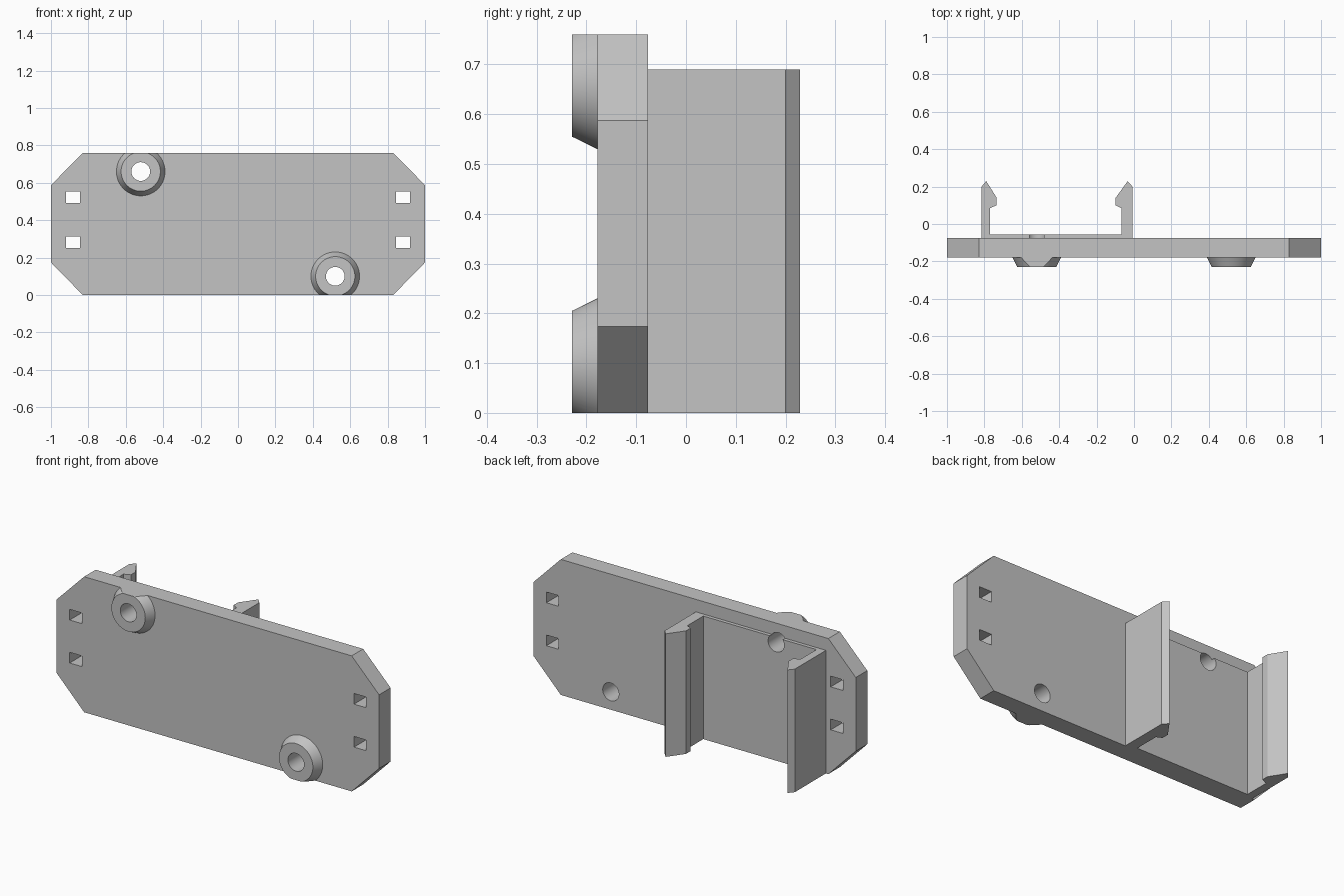
import bpy, bmesh, math
from mathutils import Matrix, Vector

cube = bpy.data.objects.get("Cube")
if cube:
    bpy.data.objects.remove(cube, do_unlink=True)

GREY = (0.55, 0.55, 0.55, 1)
grey = bpy.data.materials.new("plain grey")
grey.use_nodes = True
grey.diffuse_color = GREY
grey.node_tree.nodes["Principled BSDF"].inputs["Base Color"].default_value = GREY

FRONT, BACK, HEIGHT = -0.178, -0.076, 0.76
RAIL_TOP = 0.69
BOSSES = {"upper_boss": (-0.52, 0.66), "lower_boss": (0.52, 0.10)}


def finish(name, bm):
    bmesh.ops.recalc_face_normals(bm, faces=bm.faces)
    mesh = bpy.data.meshes.new(name)
    bm.to_mesh(mesh)
    bm.free()
    mesh.materials.append(grey)
    obj = bpy.data.objects.new(name, mesh)
    bpy.context.collection.objects.link(obj)
    return obj


def prism(name, points, offset):
    """Extrude a closed outline along the offset vector."""
    bm = bmesh.new()
    face = bm.faces.new([bm.verts.new(p) for p in points])
    ext = bmesh.ops.extrude_face_region(bm, geom=[face])
    verts = [v for v in ext["geom"] if isinstance(v, bmesh.types.BMVert)]
    bmesh.ops.translate(bm, verts=verts, vec=offset)
    return finish(name, bm)


def cone_y(bm, x, z, y0, y1, r0, r1, sides):
    """Cone or cylinder along y, radius r0 at y0 and r1 at y1 (y1 < y0)."""
    place = Matrix.Translation((x, (y0 + y1) / 2, z)) @ Matrix.Rotation(math.pi / 2, 4, "X")
    bmesh.ops.create_cone(bm, cap_ends=True, segments=sides, radius1=r0,
                          radius2=r1, depth=y0 - y1, matrix=place)


# Mounting plate with chamfered corners
outline = [(-0.83, 0), (0.83, 0), (1, 0.174), (1, 0.587),
           (0.83, HEIGHT), (-0.83, HEIGHT), (-1, 0.587), (-1, 0.174)]
plate = prism("mounting_plate", [(x, FRONT, z) for x, z in outline], (0, BACK - FRONT, 0))

# Clip rail: a shallow channel with a barbed arm on each side
left_arm = [(-0.77, -0.056), (-0.77, 0.085), (-0.734, 0.1), (-0.734, 0.14),
            (-0.79, 0.229), (-0.815, 0.2), (-0.815, BACK)]
right_arm = [(-0.008, BACK), (-0.008, 0.2), (-0.034, 0.229), (-0.098, 0.14),
             (-0.098, 0.1), (-0.068, 0.085), (-0.068, -0.056)]
rail = prism("clip_rail", [(x, y, 0) for x, y in left_arm + right_arm], (0, 0, RAIL_TOP))

# Tapered screw bosses, trimmed flush with the plate edges
parts = [plate, rail]
for name, (x, z) in BOSSES.items():
    bm = bmesh.new()
    cone_y(bm, x, z, FRONT, -0.229, 0.13, 0.105, 64)
    for level, normal in ((0, -1), (HEIGHT, 1)):
        cut = bmesh.ops.bisect_plane(bm, geom=bm.verts[:] + bm.edges[:] + bm.faces[:],
                                     plane_co=Vector((0, 0, level)),
                                     plane_no=Vector((0, 0, normal)), clear_outer=True)
        edges = [e for e in cut["geom_cut"] if isinstance(e, bmesh.types.BMEdge)]
        if edges:
            bmesh.ops.edgenet_fill(bm, edges=edges)
    parts.append(finish(name, bm))

# Cutters: round screw holes and square tie slots
bm = bmesh.new()
for x, z in BOSSES.values():
    cone_y(bm, x, z, 0.0, -0.3, 0.05, 0.05, 48)
for x in (-0.882, 0.882):
    for z in (0.282, 0.523):
        bmesh.ops.create_cube(bm, size=1, matrix=Matrix.Translation((x, -0.127, z))
                              @ Matrix.Diagonal((0.075, 0.2, 0.06, 1)))
cutter = finish("hole_cutter", bm)
cutter.hide_render = True

# Cut the holes, then smooth the round walls
for obj in parts:
    mod = obj.modifiers.new("holes", "BOOLEAN")
    mod.operation = "DIFFERENCE"
    mod.solver = "EXACT"
    mod.object = cutter
    bpy.ops.object.select_all(action="DESELECT")
    obj.select_set(True)
    bpy.context.view_layer.objects.active = obj
    bpy.ops.object.modifier_apply(modifier=mod.name)
    bpy.ops.object.shade_smooth_by_angle(angle=math.radians(20))
bpy.data.objects.remove(cutter, do_unlink=True)
